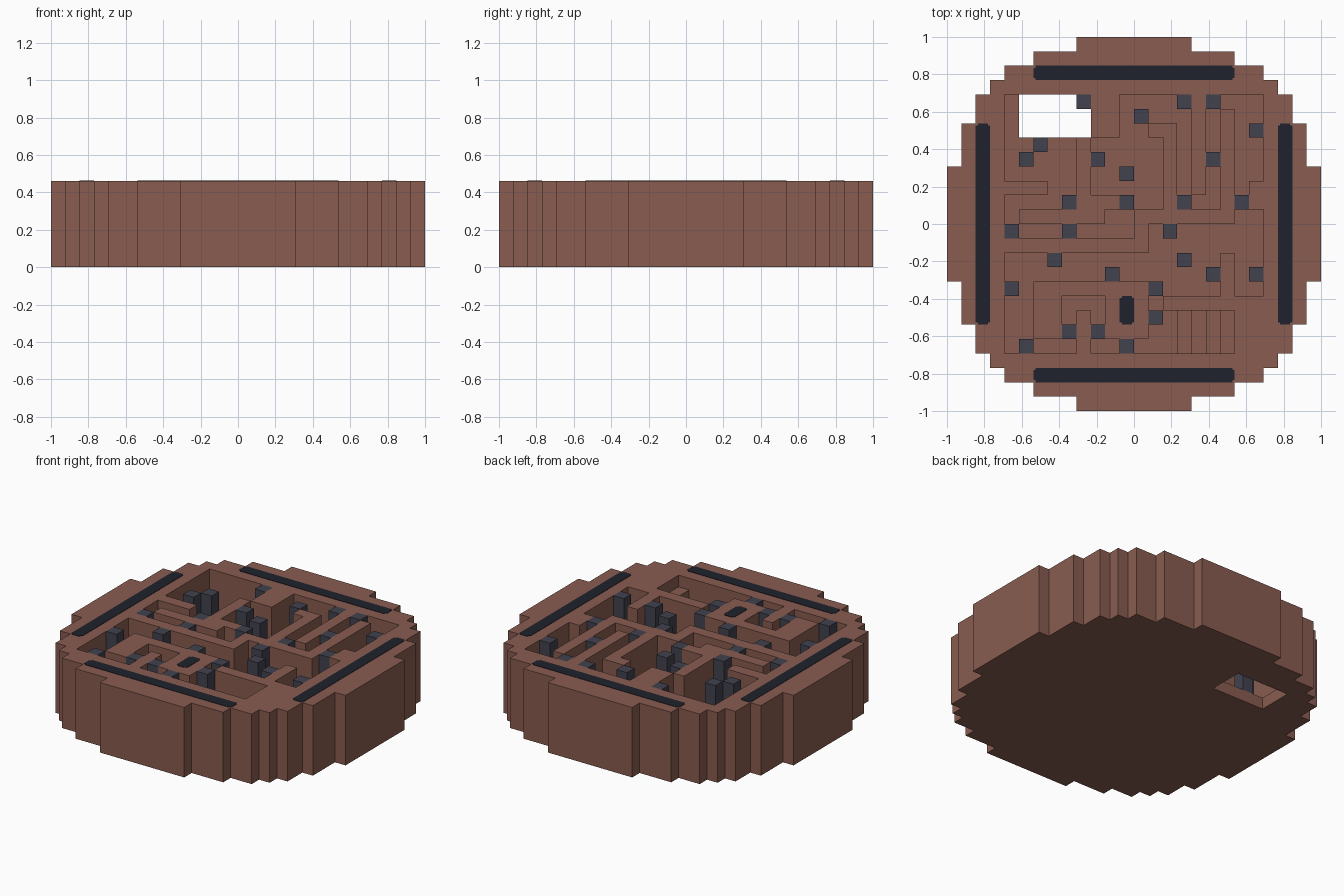
import bpy, bmesh

cube = bpy.data.objects.get("Cube")
if cube:
    bpy.data.objects.remove(cube)

U = 1 / 13          # one block
TOP, FLOOR = 6, 1   # levels in blocks


def material(name, rgb):
    m = bpy.data.materials.new(name)
    m.use_nodes = True
    col = (*rgb, 1)
    m.diffuse_color = col
    bsdf = m.node_tree.nodes["Principled BSDF"]
    bsdf.inputs["Base Color"].default_value = col
    bsdf.inputs["Roughness"].default_value = 0.9
    return m


brown = material("clay brown", (0.25, 0.108, 0.082))
slate = material("slate grey", (0.052, 0.054, 0.076))
dark = material("dark navy", (0.0137, 0.016, 0.025))


def finish(bm, name, mat):
    me = bpy.data.meshes.new(name)
    bmesh.ops.recalc_face_normals(bm, faces=bm.faces)
    bm.to_mesh(me)
    bm.free()
    me.materials.append(mat)
    ob = bpy.data.objects.new(name, me)
    bpy.context.collection.objects.link(ob)
    return ob


def box(name, mat, x0, y0, x1, y1, z0, z1, round_corners=0):
    bm = bmesh.new()
    bmesh.ops.create_cube(bm, size=1)
    for v in bm.verts:
        v.co = ((x0 + (v.co.x + .5) * (x1 - x0)) * U,
                (y0 + (v.co.y + .5) * (y1 - y0)) * U,
                (z0 + (v.co.z + .5) * (z1 - z0)) * U)
    if round_corners:
        upright = [e for e in bm.edges if abs(e.verts[0].co.z - e.verts[1].co.z) > 1e-5]
        bmesh.ops.bevel(bm, geom=upright, offset=round_corners, segments=2, affect='EDGES')
    return finish(bm, name, mat)


# Stepped round outline: half width of each row of blocks
height = {}
half_width = [13] * 4 + [12] * 3 + [11] * 2 + [10] + [9] + [7] * 1 + [4]
half_width[9], half_width[10] = 10, 9
for row, w in enumerate(half_width):
    for j in (row, -row - 1):
        for i in range(-w, w):
            height[i, j] = TOP


def carve(level, *rects):
    for x0, y0, x1, y1 in rects:
        for i in range(x0, x1):
            for j in range(y0, y1):
                height[i, j] = level


# Upper left room and its winding corridor
carve(FLOOR, (-9, 6, -3, 9), (-9, 3, -4, 6), (-6, 1, -4, 3), (-9, 1, -4, 2),
      (-9, -1, -8, 2), (-9, -1, 0, 0), (-2, 0, 0, 1), (-1, 1, 0, 2))
# Middle room, switchback and right room
carve(FLOOR, (-3, 2, 2, 6), (0, 1, 2, 2), (-1, 6, 1, 9), (1, 7, 4, 9),
      (3, 1, 4, 9), (3, 1, 6, 2), (5, 1, 6, 9), (5, 8, 9, 9), (7, 3, 9, 9),
      (7, 0, 8, 3), (7, 0, 9, 1), (1, -5, 9, 0))
# Lower corridors
carve(FLOOR, (-9, -4, 1, -2), (-9, -9, -7, -4), (-7, -9, -4, -8), (-5, -8, -4, -5),
      (-5, -6, -2, -5), (-3, -9, -2, -5), (-3, -9, 3, -8), (1, -9, 2, -5), (2, -9, 3, -6))
# Wall stub, exit hole and stairs
carve(TOP, (6, -5, 7, -2))
carve(0, (-8, 6, -3, 9))
for step in range(4):
    carve(FLOOR + 1 + step, (3 + step, -9, 4 + step, -6))

# Maze body from the block heights
bm = bmesh.new()


def quad(*pts):
    bm.faces.new([bm.verts.new((x * U, y * U, z * U)) for x, y, z in pts])


for (i, j), h in height.items():
    if not h:
        continue
    a, b, c, d = (i, j), (i + 1, j), (i + 1, j + 1), (i, j + 1)
    quad(*[(*p, h) for p in (a, b, c, d)])
    quad(*[(*p, 0) for p in (d, c, b, a)])
    for p, q, di, dj in ((a, b, 0, -1), (b, c, 1, 0), (c, d, 0, 1), (d, a, -1, 0)):
        low = height.get((i + di, j + dj), 0)
        if low < h:
            quad((*p, low), (*q, low), (*q, h), (*p, h))
me = bpy.data.meshes.new("maze_body")
bmesh.ops.remove_doubles(bm, verts=bm.verts, dist=1e-4)
bm.to_mesh(me)
bm.free()
me.materials.append(brown)
bpy.context.collection.objects.link(bpy.data.objects.new("maze_body", me))

# Pillars standing in the corridors
pillars = [(-4, 8), (-7, 5), (-8, 4), (-3, 4), (-1, 3), (-1, 1), (0, 7), (3, 8), (5, 8),
           (8, 6), (5, 4), (3, 1), (7, 1), (2, -1), (-5, 1), (-9, -1), (-5, -1),
           (-6, -3), (-9, -5), (-2, -4), (3, -3), (5, -4), (8, -4), (1, -5), (1, -7),
           (-5, -8), (-3, -8), (-8, -9), (-1, -9)]
for i, j in pillars:
    box("pillar", slate, i, j, i + 1, j + 1, FLOOR, TOP)

# Dark inlays along the rim and the small one inside
z0, z1 = TOP - .05, TOP + .03
for s in (-1, 1):
    lo, hi = sorted((10 * s, 11 * s))
    box("rim_inlay", dark, -7, lo, 7, hi, z0, z1, .012)
    box("rim_inlay", dark, lo, -7, hi, 7, z0, z1, .012)
box("small_inlay", dark, -1, -7, 0, -5, z0, z1, .012)
